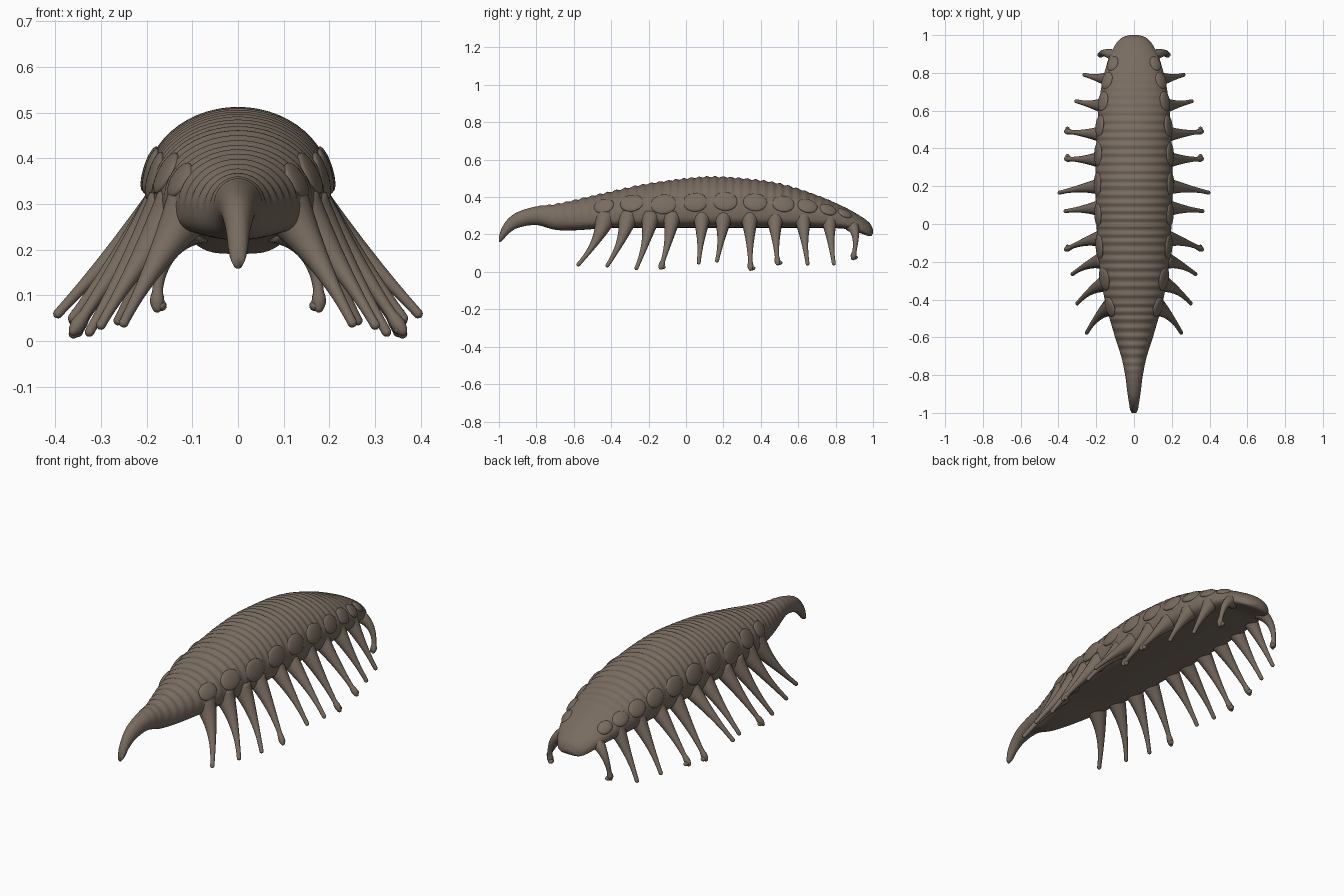
import bpy, bmesh, math, random
from mathutils import Vector, Matrix

random.seed(4)
if "Cube" in bpy.data.objects:
    bpy.data.objects.remove(bpy.data.objects["Cube"])

hide = bpy.data.materials.new("brown hide")
hide.use_nodes = True
COLOUR = (0.19, 0.15, 0.118, 1)
hide.diffuse_color = COLOUR
hide.node_tree.nodes["Principled BSDF"].inputs["Base Color"].default_value = COLOUR
hide.node_tree.nodes["Principled BSDF"].inputs["Roughness"].default_value = 0.8


def finish(name, bm, mirror=False):
    bmesh.ops.recalc_face_normals(bm, faces=bm.faces)
    for f in bm.faces:
        f.smooth = True
    mesh = bpy.data.meshes.new(name)
    bm.to_mesh(mesh)
    bm.free()
    mesh.materials.append(hide)
    ob = bpy.data.objects.new(name, mesh)
    bpy.context.collection.objects.link(ob)
    if mirror:
        ob.modifiers.new("Mirror", "MIRROR").use_mirror_merge = False
    return ob


def loft(bm, rings):
    """Skin a list of closed point rings and cap both ends."""
    rows = [[bm.verts.new(p) for p in ring] for ring in rings]
    for a, b in zip(rows, rows[1:]):
        for i in range(len(a)):
            j = (i + 1) % len(a)
            bm.faces.new((a[i], a[j], b[j], b[i]))
    bm.faces.new(rows[0])
    bm.faces.new(rows[-1])


def spline(keys, y):
    """Smooth curve through key rows whose first entry is the position."""
    n = len(keys)
    i = max(k for k in range(n - 1) if keys[k][0] <= y or k == 0)
    k0, k1, k2, k3 = (keys[min(max(i + d, 0), n - 1)] for d in (-1, 0, 1, 2))
    h = k2[0] - k1[0]
    t = (y - k1[0]) / h
    out = []
    for c in range(1, len(k1)):
        m1 = (k2[c] - k0[c]) / (k2[0] - k0[0]) * h
        m2 = (k3[c] - k1[c]) / (k3[0] - k1[0]) * h
        out.append((2*t**3 - 3*t*t + 1) * k1[c] + (t**3 - 2*t*t + t) * m1
                   + (3*t*t - 2*t**3) * k2[c] + (t**3 - t*t) * m2)
    return out


# Body outline: y, half width, top, underside
BODY = [
    (-1, .012, .19, .158), (-.985, .02, .235, .165), (-.95, .026, .285, .203),
    (-.9, .034, .32, .235), (-.8, .047, .35, .25), (-.7, .068, .362, .225),
    (-.6, .1, .383, .222), (-.4, .155, .43, .235), (-.2, .186, .472, .235),
    (.1, .202, .508, .235), (.3, .203, .5, .235), (.5, .196, .472, .235),
    (.7, .177, .41, .235), (.85, .143, .345, .23), (.93, .11, .3, .208),
    (.97, .083, .272, .193), (.99, .058, .25, .192), (1, .025, .225, .205),
]


def shell_point(y, angle, swell=0.0):
    """Point on the body: domed above its widest line, flattened below."""
    w, top, low = spline(BODY, y)
    blend = min(max((y + .85) / .4, 0), 1)
    mid = low + (top - low) * (.5 - .14 * blend)
    c, s = math.cos(angle), math.sin(angle)
    if s >= 0:
        return Vector(((w + swell) * c, y, mid + (top - mid + swell) * s))
    p = 1 - .45 * blend
    return Vector((math.copysign(w * abs(c) ** p, c), y,
                   mid - (mid - low) * abs(s) ** p))


# Body with irregular rings across the back
bm = bmesh.new()
rings = []
COUNT, SIDES = 300, 56
phase = 0
for i in range(COUNT + 1):
    u = i / COUNT
    y = -1 + 2 * u if u < .94 else .88 + .12 * math.sin((u - .94) / .06 * math.pi / 2)
    phase += .95 + random.uniform(-.25, .25)
    fade = min(max((y + .85) / .2, 0), 1) * min(max((.85 - y) / .3, 0), 1)
    ridge = .0035 * fade * math.sin(phase)
    rings.append([shell_point(y, 2 * math.pi * k / SIDES,
                              ridge * max(math.sin(2 * math.pi * k / SIDES), 0) ** .5)
                  for k in range(SIDES)])
loft(bm, rings)
finish("ringed_body", bm)

# Low oval plates along each flank
bm = bmesh.new()
for y, z, size in [(-.44, .353, .055), (-.29, .37, .064), (-.12, .362, .07),
                   (.05, .372, .066), (.21, .377, .066), (.37, .373, .064),
                   (.52, .366, .06), (.65, .355, .055), (.76, .335, .048),
                   (.85, .315, .042)]:
    angle = min((a * .02 for a in range(70)),
                key=lambda a: abs(shell_point(y, a).z - z))
    p = shell_point(y, angle)
    along = (shell_point(y + .03, angle) - shell_point(y - .03, angle)).normalized()
    up = (shell_point(y, angle + .1) - shell_point(y, max(angle - .1, 0))).normalized()
    out = along.cross(up).normalized()
    up = out.cross(along)
    frame = Matrix((along, up, out)).transposed().to_4x4()
    frame.translation = p - out * .004
    bmesh.ops.create_uvsphere(
        bm, u_segments=28, v_segments=14, radius=1,
        matrix=frame @ Matrix.Diagonal((size, size * .78, .014, 1)))
finish("flank_plates", bm, mirror=True)


def leg(number, base, tip, thick, bow, foot):
    """Flared root, gently bowed shank and a small bent foot."""
    base, tip = Vector(base), Vector(tip)
    knee = (base + tip) / 2 + Vector(bow)
    steps, sides = 22, 14
    path, radii = [], []
    for i in range(steps + 1):
        t = i / steps
        path.append(base * (1 - t)**2 + knee * 2 * t * (1 - t) + tip * t * t)
        radii.append(.0105 + (thick - .0105) * (1 - t)**1.9
                     + foot * .006 * math.exp(-((t - .94) / .05)**2))
    end = (path[-1] - path[-2]).normalized()
    for k in (1, 2, 3):
        path.append(tip + end * .0035 * k)
        radii.append(.0105 * math.sqrt(1 - (k / 3.2)**2))
    rings = []
    for i, p in enumerate(path):
        d = (path[min(i + 1, len(path) - 1)] - path[max(i - 1, 0)]).normalized()
        a = d.cross(Vector((0, 1, 0))).normalized()
        b = d.cross(a)
        rings.append([p + radii[i] * (a * math.cos(q) + b * math.sin(q))
                      for q in (2 * math.pi * k / sides for k in range(sides))])
    bm = bmesh.new()
    loft(bm, rings)
    if foot:
        bmesh.ops.create_uvsphere(
            bm, u_segments=12, v_segments=8, radius=1,
            matrix=Matrix.Translation(tip + Vector((-.008, .008, .004)))
            @ Matrix.Diagonal((.013, .018, .012, 1)))
    finish("leg_pair_%d" % number, bm, mirror=True)


# Legs from tail to head: root y, root x, tip x, tip y, tip z, thickness, foot
LEGS = [
    (-.43, .1, .25, -.575, .04, .062, 0), (-.31, .13, .3, -.42, .035, .056, 0),
    (-.19, .15, .325, -.265, .02, .053, 0), (-.075, .16, .36, -.135, .022, .05, 1),
    (.085, .16, .362, .068, .05, .05, 0), (.2, .16, .394, .166, .06, .05, 0),
    (.34, .16, .36, .345, .016, .05, 1), (.475, .15, .36, .49, .045, .05, 1),
    (.625, .14, .305, .65, .045, .05, 0), (.765, .115, .262, .79, .045, .048, 0),
]
for n, (y, x, tx, ty, tz, thick, foot) in enumerate(LEGS, 1):
    leg(n, (x, y, .295), (tx, ty, tz), thick, (.008, (y - ty) * .3, .004), foot)
# Front pair arches outward and drops steeply
leg(len(LEGS) + 1, (.085, .885, .25), (.177, .893, .073), .038, (.05, .035, .045), 1)
